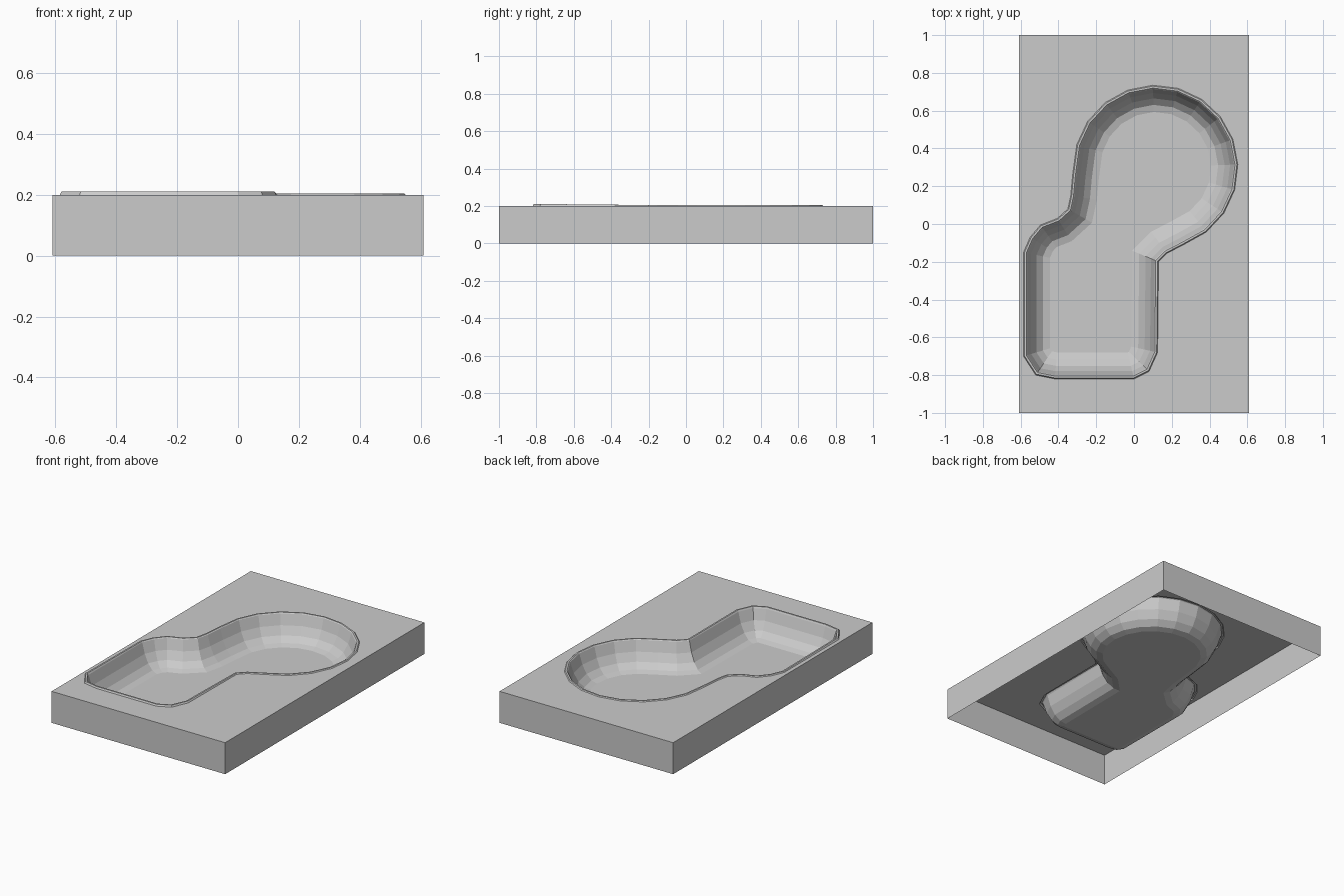
import bpy
import bmesh
from math import sin, cos, radians
from mathutils import Vector

default = bpy.data.objects.get("Cube")
if default:
    bpy.data.objects.remove(default)

HALF_X, HALF_Y, TOP = 0.61, 1.0, 0.2
DEPTH, LIP, WALL = 0.16, 0.02, 0.12

grey = bpy.data.materials.new("plain grey")
grey.use_nodes = True
colour = (0.6, 0.6, 0.6, 1)
grey.diffuse_color = colour
grey.node_tree.nodes["Principled BSDF"].inputs["Base Color"].default_value = colour


def finish(bm, name):
    mesh = bpy.data.meshes.new(name)
    bm.to_mesh(mesh)
    bm.free()
    mesh.materials.append(grey)
    obj = bpy.data.objects.new(name, mesh)
    bpy.context.collection.objects.link(obj)
    return obj


def inset(points, distance):
    """Move a counter-clockwise outline inward with mitred corners."""
    result = []
    for i, p in enumerate(points):
        before = (p - points[i - 1]).normalized()
        after = (points[(i + 1) % len(points)] - p).normalized()
        n1, n2 = Vector((-before.y, before.x)), Vector((-after.y, after.x))
        result.append(p + (n1 + n2) * distance / (1 + n1.dot(n2)))
    return result


def add_ring(bm, points, height):
    return [bm.verts.new((p.x, p.y, height(p))) for p in points]


def bridge(bm, outer, inner):
    count = len(outer)
    for i in range(count):
        j = (i + 1) % count
        bm.faces.new((outer[i], outer[j], inner[j], inner[i]))


def flat(z):
    return lambda p: z


def lip_height(p):
    return TOP + (0.01 if p.y < -0.6 else 0.005)


# Pool outline: round end, then the narrow end
outline = []
for step in range(14):
    a = radians(18 * step - 70)
    outline.append(Vector((0.115 + 0.435 * cos(a), 0.3 + 0.435 * sin(a))))
outline += [Vector(p) for p in (
    (-.325, .26), (-.335, .15), (-.35, .08), (-.405, .03), (-.495, -.005),
    (-.55, -.07), (-.585, -.15), (-.585, -.7), (-.52, -.8), (-.42, -.82),
    (0, -.82), (.08, -.78), (.125, -.68), (.13, -.2), (.175, -.155))]

# Slab: top with an opening and four side walls, open underneath
bm = bmesh.new()
corners = [Vector((x * HALF_X, y * HALF_Y))
           for x, y in ((-1, -1), (1, -1), (1, 1), (-1, 1))]
upper = add_ring(bm, corners, flat(TOP))
opening = add_ring(bm, outline, flat(TOP))
edges = []
for loop in (upper, opening):
    edges += [bm.edges.new((loop[i - 1], loop[i])) for i in range(len(loop))]
bmesh.ops.triangle_fill(bm, edges=edges, use_beauty=True, normal=(0, 0, 1))
for face in bm.faces:
    face.normal_update()
    if face.normal.z < 0:
        face.normal_flip()
bridge(bm, add_ring(bm, corners, flat(0)), upper)
finish(bm, "slab")

# Raised lip around the opening
bm = bmesh.new()
rings = [add_ring(bm, inset(outline, d), h) for d, h in (
    (0, flat(TOP)), (0.005, lip_height), (0.015, lip_height), (LIP, flat(TOP)))]
for outer, inner in zip(rings, rings[1:]):
    bridge(bm, outer, inner)
finish(bm, "rim_lip")

# Basin: rounded wall running into a flat floor
bm = bmesh.new()
start, segments = radians(25), 4
rings = []
for k in range(segments + 1):
    a = start + (radians(90) - start) * k / segments
    inward = LIP + WALL * (1 - cos(a) / cos(start))
    drop = DEPTH * (sin(a) - sin(start)) / (1 - sin(start))
    rings.append(add_ring(bm, inset(outline, inward), flat(TOP - drop)))
for outer, inner in zip(rings, rings[1:]):
    bridge(bm, outer, inner)
bm.faces.new(rings[-1])
finish(bm, "basin")
